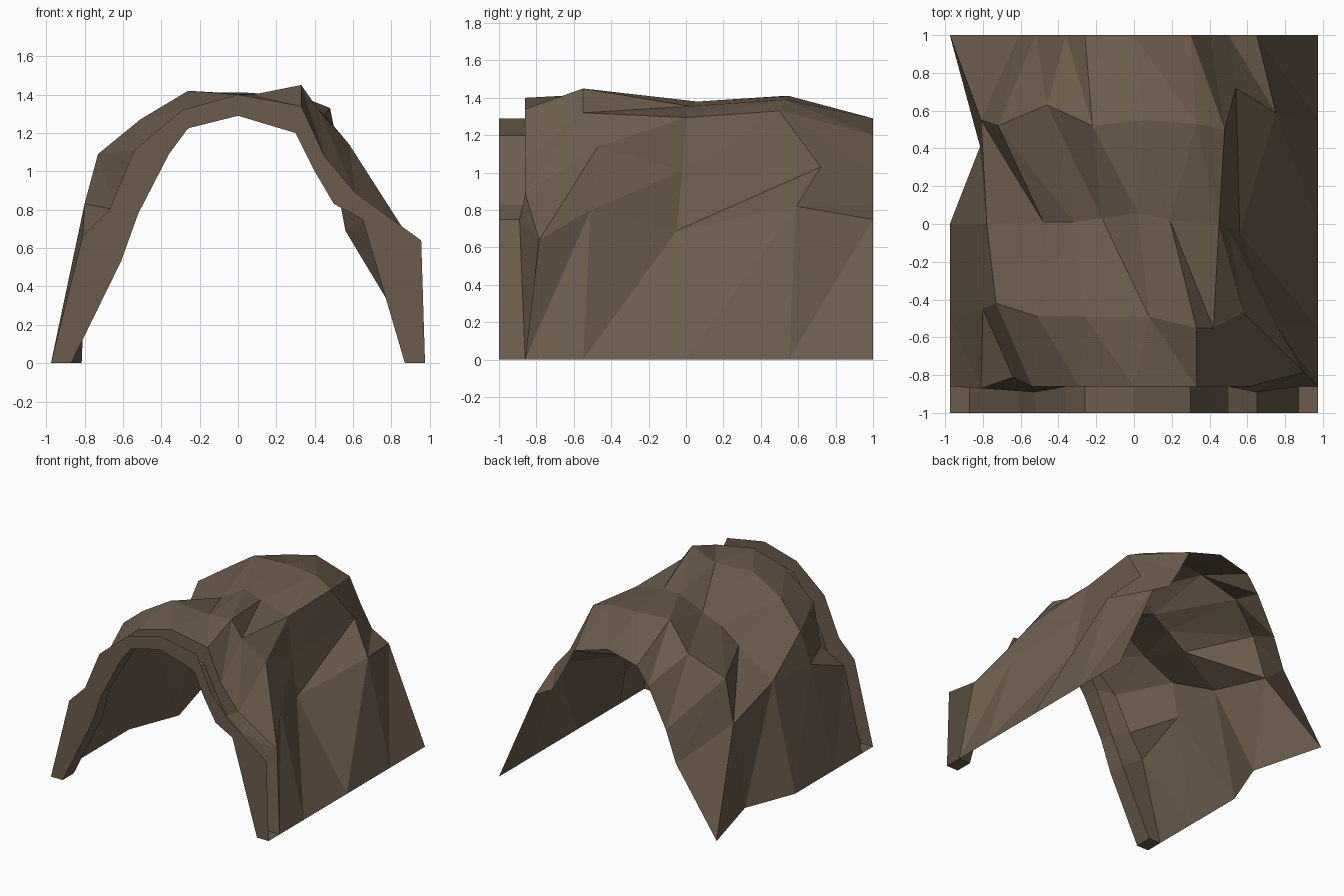
import bpy
import bmesh

if "Cube" in bpy.data.objects:
    bpy.data.objects.remove(bpy.data.objects["Cube"])

# Single rock colour
rock = bpy.data.materials.new("brown rock")
rock.diffuse_color = (0.15, 0.107, 0.072, 1)
rock.use_nodes = True
rock.node_tree.nodes["Principled BSDF"].inputs["Base Color"].default_value = rock.diffuse_color


def loft(faces, verts, a, b, faceted):
    """Bridge two open arch rows (left foot to right foot) with quads or triangles."""
    s, n = len(verts), len(a)
    verts += a + b
    for i in range(s, s + n - 1):
        if faceted:
            faces += [(i, i + 1, i + n), (i + 1, i + n + 1, i + n)]
        else:
            faces.append((i, i + 1, i + n + 1, i + n))


def make(name, strips, extra=(), faceted=False):
    verts, faces = [], []
    for a, b in strips:
        loft(faces, verts, a, b, faceted)
    for quad in extra:
        faces.append(tuple(range(len(verts), len(verts) + 4)))
        verts += quad
    me = bpy.data.meshes.new(name)
    me.from_pydata(verts, [], faces)
    me.materials.append(rock)
    bpy.context.collection.objects.link(bpy.data.objects.new(name, me))
    # weld the shared rows together
    bm = bmesh.new()
    bm.from_mesh(me)
    bmesh.ops.remove_doubles(bm, verts=bm.verts, dist=0.0005)
    bm.to_mesh(me)
    bm.free()


def row(profile, y, moved={}):
    """Place an (x, z) profile at depth y, with a few points moved."""
    return [moved.get(i, (x, y, z)) for i, (x, z) in enumerate(profile)]


# Arch profiles (x, z) of the mouth: outer edge and inner opening
outer = [(-.975, 0), (-.81, .66), (-.67, .80), (-.54, 1.11), (-.29, 1.32), (0, 1.40),
         (.33, 1.34), (.45, 1.08), (.61, .89), (.955, .64), (.975, 0)]
inner = [(-.87, 0), (-.61, .53), (-.52, .78), (-.36, 1.09), (-.26, 1.225), (0, 1.29),
         (.30, 1.20), (.40, 1.0), (.50, .83), (.65, .75), (.87, 0)]

outer_front = row(outer, -1)
inner_front = row(inner, -1)
outer_back = row(outer, -.86, {1: (-.81, -.87, .66), 2: (-.64, -.81, .80),
                               9: (.90, -.785, .64)})
inner_back = row(inner, -.86, {2: (-.53, -.89, .78), 9: (.65, -.89, .75)})

# Irregular rock rows (x, y, z) along the tunnel: front bulge, waist, rear bulge
bulge = [(-.975, -.5, 0), (-.80, -.45, .83), (-.73, -.42, 1.09), (-.51, -.49, 1.27),
         (-.26, -.49, 1.42), (.08, -.49, 1.40), (.33, -.55, 1.45), (.42, -.55, 1.32),
         (.58, -.47, 1.14), (.74, -.51, .80), (.975, -.55, 0)]
waist = [(-.975, 0, 0), (-.78, 0, .86), (-.48, .01, 1.07), (-.32, .01, 1.19),
         (-.17, .03, 1.27), (.02, .06, 1.38), (.19, .02, 1.355), (.45, 0, 1.295),
         (.50, -.02, 1.01), (.56, -.05, .69), (.975, 0, 0)]
rear = [(-.815, .41, 0), (-.81, .55, .73), (-.72, .52, 1.07), (-.46, .63, 1.24),
        (-.22, .52, 1.41), (.05, .55, 1.41), (.33, .53, 1.39), (.48, .5, 1.33),
        (.54, .72, 1.03), (.75, .59, .82), (.975, .55, 0)]
# Back opening repeats the inner opening with wider feet
back = row([(-.975, 0)] + inner[1:-1] + [(.975, 0)], 1)

# Tunnel skin
rows = [outer_back, bulge, waist, rear, back]
make("tunnel_shell", list(zip(rows, rows[1:])), faceted=True)

# Entrance frame: front face, inner lip, back face and foot caps
make("entrance_frame",
     [(inner_front, outer_front), (inner_back, inner_front), (outer_back, inner_back)],
     [[inner_front[0], outer_front[0], outer_back[0], inner_back[0]][::-1],
      [inner_front[-1], inner_back[-1], outer_back[-1], outer_front[-1]]])
